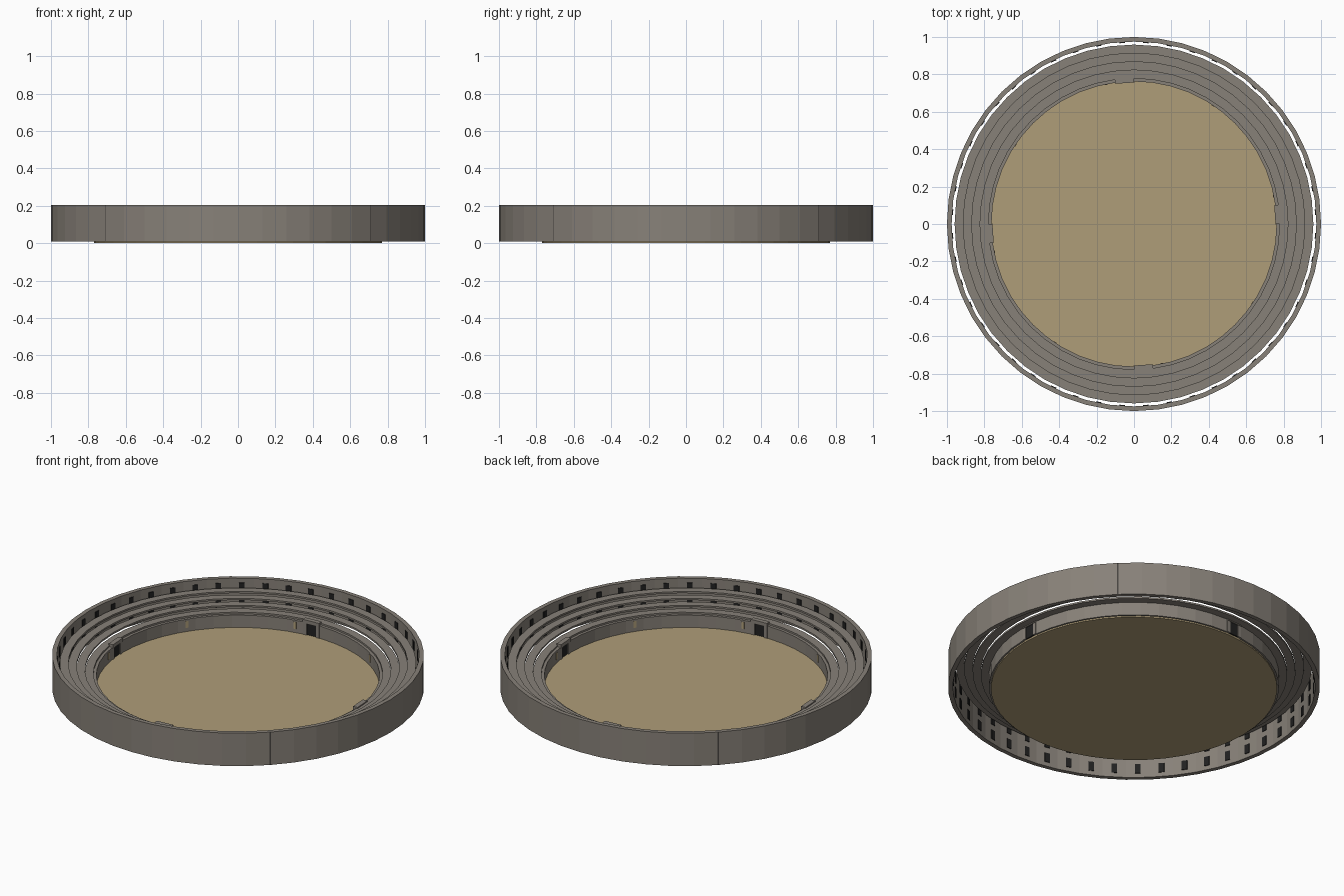
import bpy, bmesh, math
from mathutils import Matrix, Vector

cube = bpy.data.objects.get("Cube")
if cube:
    bpy.data.objects.remove(cube, do_unlink=True)

SIDES = 48
STEP = 2 * math.pi / SIDES


def material(name, rgb):
    m = bpy.data.materials.new(name)
    m.use_nodes = True
    m.diffuse_color = (*rgb, 1)
    bsdf = m.node_tree.nodes["Principled BSDF"]
    bsdf.inputs["Base Color"].default_value = (*rgb, 1)
    bsdf.inputs["Roughness"].default_value = 0.9
    return m


stone = material("warm grey stone", (0.245, 0.22, 0.19))
sand = material("arena sand", (0.43, 0.34, 0.19))
dark = material("dark opening", (0.015, 0.015, 0.015))
seam_grey = material("seam grey", (0.06, 0.055, 0.05))


def finish(name, bm, mat):
    mesh = bpy.data.meshes.new(name)
    bmesh.ops.recalc_face_normals(bm, faces=bm.faces)
    bm.to_mesh(mesh)
    bm.free()
    mesh.materials.append(mat)
    ob = bpy.data.objects.new(name, mesh)
    bpy.context.collection.objects.link(ob)
    return ob


def ring(name, r0, r1, z0, z1, mat, gaps=()):
    """Faceted ring of rectangular section, open at the facets in gaps."""
    bm = bmesh.new()
    loops = []
    for k in range(SIDES):
        d = Vector((math.cos(k * STEP), math.sin(k * STEP), 0))
        loops.append([bm.verts.new(d * r + Vector((0, 0, z)))
                      for r, z in ((r0, z0), (r1, z0), (r1, z1), (r0, z1))])
    for k in range(SIDES):
        a, b = loops[k], loops[(k + 1) % SIDES]
        if k in gaps:
            continue
        for i in range(4):
            j = (i + 1) % 4
            bm.faces.new((a[i], a[j], b[j], b[i]))
        if k - 1 in gaps:
            bm.faces.new(a)
        if (k + 1) % SIDES in gaps:
            bm.faces.new(b)
    return finish(name, bm, mat)


def blocks(name, facets, r, depth, width, z0, z1, mat, shift=0.0):
    """Boxes facing the centre, one for each facet position."""
    bm = bmesh.new()
    for k in facets:
        m = (Matrix.Rotation(k * STEP, 4, 'Z')
             @ Matrix.Translation((r, shift, (z0 + z1) / 2))
             @ Matrix.Diagonal((depth, width, z1 - z0, 1)))
        bmesh.ops.create_cube(bm, size=1, matrix=m)
    return finish(name, bm, mat)


# Sand floor
bm = bmesh.new()
bmesh.ops.create_cone(bm, cap_ends=True, segments=SIDES, radius1=0.77,
                      radius2=0.77, depth=0.012,
                      matrix=Matrix.Translation((0, 0, 0.006)))
finish("arena_floor", bm, sand)

# Outer wall with two rows of windows on its inner face
ring("outer_wall", 0.975, 1.0, 0.01, 0.205, stone)
mid_facets = [k + 0.5 for k in range(SIDES)]
for label, low in (("lower", 0.035), ("upper", 0.125)):
    blocks(label + "_windows", mid_facets, 0.972, 0.006, 0.03,
           low, low + 0.055, dark)

# Joints between the four wall quarters
blocks("wall_seams", range(6, SIDES, 12), 0.998, 0.004, 0.006,
       0.011, 0.204, seam_grey)

# Floating seating tiers, rising outwards
for i in range(4):
    inner = 0.778 + 0.045 * i
    top = 0.095 + 0.02 * i
    ring(f"seating_tier_{i + 1}", inner, inner + 0.046,
         top - 0.01, top, stone)

# Arena wall, open at the four gates
gates = range(0, SIDES, 12)
ring("arena_wall", 0.762, 0.78, 0.008, 0.085, stone, gates)

# Gates: grille, side posts and lintel
gate_mid = [k + 0.5 for k in gates]
blocks("gate_grilles", gate_mid, 0.77, 0.012, 0.062, 0.01, 0.08, dark)
for label, side in (("left", 1), ("right", -1)):
    blocks(label + "_gate_posts", gate_mid, 0.769, 0.022, 0.021,
           0.01, 0.08, stone, side * 0.04)
blocks("gate_lintels", gate_mid, 0.769, 0.028, 0.102, 0.08, 0.102, stone)

# Small sand coloured panels on the arena wall
panels = [k + n + 0.5 for k in gates for n in (1, 7)]
blocks("wall_panels", panels, 0.76, 0.004, 0.016, 0.035, 0.075, sand)
